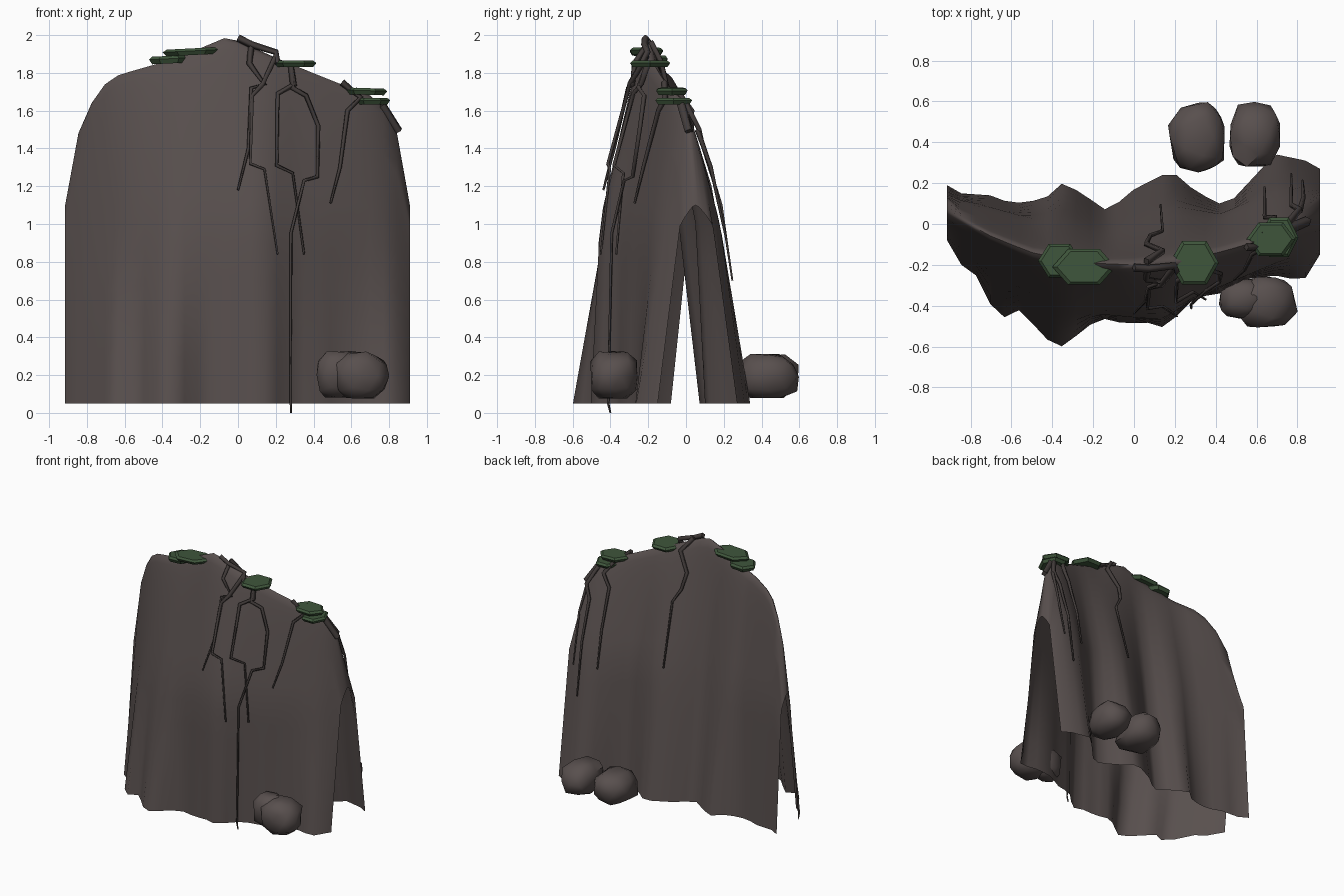
import bpy, bmesh, math, random
from mathutils import Vector

if "Cube" in bpy.data.objects:
    bpy.data.objects.remove(bpy.data.objects["Cube"])

random.seed(4)


def mat(name, col):
    m = bpy.data.materials.new(name)
    m.diffuse_color = (*col, 1)
    m.use_nodes = True
    m.node_tree.nodes["Principled BSDF"].inputs["Base Color"].default_value = m.diffuse_color
    return m


ROCK = mat("grey brown rock", (0.098, 0.079, 0.076))
ROOT = mat("dark root", (0.055, 0.045, 0.043))
MOSS = mat("moss green", (0.049, 0.092, 0.044))


def make(name, bm, material, angle=None):
    bmesh.ops.recalc_face_normals(bm, faces=bm.faces)
    me = bpy.data.meshes.new(name)
    bm.to_mesh(me)
    bm.free()
    ob = bpy.data.objects.new(name, me)
    bpy.context.collection.objects.link(ob)
    me.materials.append(material)
    if angle:
        bpy.ops.object.select_all(action='DESELECT')
        ob.select_set(True)
        bpy.context.view_layer.objects.active = ob
        bpy.ops.object.shade_smooth_by_angle(angle=math.radians(angle))
    return ob


def interp(pts, x):
    if x <= pts[0][0]:
        return pts[0][1]
    for (a, va), (b, vb) in zip(pts, pts[1:]):
        if x <= b:
            return va + (vb - va) * (x - a) / (b - a)
    return pts[-1][1]


# Control curves along x: crest height, crest depth, mid height depth, foot depth
HEIGHT = [(-.915, 1.1), (-.845, 1.48), (-.775, 1.64), (-.704, 1.74), (-.63, 1.79), (-.42, 1.85),
          (-.2, 1.93), (-.07, 1.985), (0, 1.97), (.2, 1.88), (.42, 1.79), (.57, 1.73), (.7, 1.68),
          (.78, 1.61), (.845, 1.48), (.91, 1.1)]
CREST = [(-.915, .06), (-.7, -.06), (-.5, -.14), (-.25, -.19), (0, -.2), (.2, -.19), (.45, -.13),
         (.65, -.07), (.8, 0), (.91, .05)]
MID = {-1: [(-.915, .02), (-.84, -.07), (-.75, -.16), (-.6, -.29), (-.35, -.43), (-.1, -.445),
            (.06, -.46), (.15, -.455), (.3, -.36), (.6, -.23), (.8, -.14), (.91, -.03)],
       1: [(-.915, .13), (-.7, .08), (-.5, .03), (-.35, .05), (-.14, -.04), (.07, .06), (.2, .1),
           (.42, .05), (.55, .1), (.7, .18), (.84, .18), (.91, .14)]}
FOOT = {-1: [(-.915, -.08), (-.845, -.2), (-.775, -.25), (-.7, -.4), (-.63, -.46), (-.56, -.42),
             (-.42, -.57), (-.35, -.6), (-.21, -.49), (-.13, -.46), (-.05, -.49), (.06, -.48),
             (.13, -.51), (.2, -.46), (.3, -.36), (.42, -.34), (.55, -.27), (.68, -.25),
             (.83, -.28), (.91, -.15)],
        1: [(-.915, .19), (-.845, .15), (-.7, .14), (-.6, .1), (-.44, .12), (-.35, .2), (-.27, .16),
            (-.14, .07), (-.07, .11), (0, .17), (.14, .24), (.21, .24), (.3, .16), (.42, .1),
            (.5, .13), (.6, .25), (.7, .34), (.84, .31), (.91, .27)]}
BASE = 0.05


def surf_y(x, z, side):
    h, c = interp(HEIGHT, x), interp(CREST, x)
    m, f = interp(MID[side], x), interp(FOOT[side], x)
    if z >= 1:
        u = min(1, max(0, (h - z) / (h - 1)))
        return c + (m - c) * (.75 * u + .25 * u ** .3)
    v = (1 - z) / (1 - BASE)
    return m + (f - m) * v


# Draped rock sheet: front foot, over the rounded crest, to the back foot, open at the ends
bm = bmesh.new()
COLS, ROWS = 26, 14
grid = []
for i in range(COLS + 1):
    x = -.915 + 1.825 * i / COLS
    h = interp(HEIGHT, x)
    col = []
    for j in range(-ROWS, ROWS + 1):
        z = h - (h - BASE) * (abs(j) / ROWS) ** 1.8
        col.append(bm.verts.new((x, surf_y(x, z, -1 if j < 0 else 1), z)))
    grid.append(col)
for a, b in zip(grid, grid[1:]):
    for j in range(2 * ROWS):
        bm.faces.new((a[j], b[j], b[j + 1], a[j + 1]))
make("rock_wall", bm, ROCK, 70)


# Boulders at the foot: lumpy blocks with flat undersides
def boulder(name, c, r):
    bm = bmesh.new()
    bmesh.ops.create_icosphere(bm, subdivisions=2, radius=1)
    for v in bm.verts:
        p = v.co.copy()
        k = sum(abs(q) ** 3 for q in p) ** (-1 / 3) * random.uniform(.9, 1.07)
        p *= k
        p.z = max(p.z, -.92)
        v.co = Vector(c) + Vector((p.x * r[0], p.y * r[1], p.z * r[2]))
    make(name, bm, ROCK, 50)


boulder("boulder_front_left", (.53, -.36, .2), (.115, .1, .13))
boulder("boulder_front_right", (.65, -.385, .195), (.145, .13, .13))
boulder("boulder_back_left", (.315, .425, .19), (.14, .17, .122))
boulder("boulder_back_right", (.59, .435, .19), (.12, .16, .122))


# Moss pads on the crest: flat six-sided lenses
def moss(name, c, r, tilt=0):
    bm = bmesh.new()
    for z, s in ((-.8, .85), (.2, 1), (.8, .85)):
        for k in range(6):
            a = k * math.pi / 3
            bm.verts.new((c[0] + r[0] * s * math.cos(a), c[1] + r[1] * 1.12 * s * math.sin(a),
                          c[2] + r[2] * z + tilt * r[0] * s * math.cos(a)))
    bm.verts.ensure_lookup_table()
    v = bm.verts
    for o in (0, 6):
        for k in range(6):
            n = (k + 1) % 6
            bm.faces.new((v[o + k], v[o + n], v[o + 6 + n], v[o + 6 + k]))
    bm.faces.new(v[:6])
    bm.faces.new(v[12:18])
    make(name, bm, MOSS)


moss("moss_1", (-.365, -.18, 1.87), (.105, .085, .025), .05)
moss("moss_2", (-.245, -.21, 1.912), (.155, .09, .022), .05)
moss("moss_3", (.295, -.19, 1.848), (.12, .11, .022))
moss("moss_4", (.67, -.075, 1.702), (.12, .085, .022), -.03)
moss("moss_5", (.71, -.065, 1.65), (.095, .1, .022))


# Roots: crooked tapering branches that follow the rock; points are (x, z)
def root(name, pts, side, r0, r1, lift=.014):
    cu = bpy.data.curves.new(name, 'CURVE')
    cu.dimensions = '3D'
    cu.bevel_depth = 1
    cu.bevel_resolution = 0
    cu.use_fill_caps = True
    sp = cu.splines.new('POLY')
    sp.points.add(len(pts) - 1)
    for i, (x, z) in enumerate(pts):
        sp.points[i].co = (x, surf_y(x, max(z, BASE), side) + side * lift * (1 + .6 * (i % 2)), z, 1)
        sp.points[i].radius = r0 + (r1 - r0) * i / (len(pts) - 1)
    ob = bpy.data.objects.new(name, cu)
    bpy.context.collection.objects.link(ob)
    cu.materials.append(ROOT)


# Front roots
root("root_crown_1", [(0, 1.985), (.07, 1.95), (.2, 1.91), (.21, 1.85)], -1, .02, .016)
root("root_front_1", [(.07, 1.94), (.06, 1.85), (.14, 1.74), (.07, 1.72), (.055, 1.4), (0, 1.18)], -1, .018, .006)
root("root_front_2", [(.2, 1.89), (.13, 1.74), (.075, 1.68), (.065, 1.32), (.14, 1.29), (.21, .84)], -1, .018, .006, .018)
root("root_front_3", [(.28, 1.84), (.3, 1.74), (.21, 1.69), (.205, 1.31), (.29, 1.27), (.35, .84)], -1, .017, .006, .018)
root("root_front_4", [(.28, 1.84), (.29, 1.72), (.36, 1.68), (.425, 1.52), (.42, 1.25), (.35, 1.23),
                      (.28, .95), (.28, .05), (.28, 0)], -1, .016, .005, .02)
root("root_front_5", [(.55, 1.75), (.65, 1.67), (.58, 1.6), (.54, 1.3), (.49, 1.11)], -1, .019, .006)
root("root_crown_2", [(.76, 1.63), (.85, 1.49)], -1, .026, .024, .005)

# Back roots
root("root_back_1", [(.06, 1.96), (.14, 1.86), (.06, 1.72), (.08, 1.6), (.14, 1.5), (.13, 1.03)], 1, .019, .006)
root("root_back_2", [(.62, 1.71), (.69, 1.6), (.64, 1.5), (.64, 1.2), (.64, .92)], 1, .019, .006, .02)
root("root_back_3", [(.74, 1.65), (.81, 1.5), (.77, 1.4), (.77, 1.1), (.77, .7)], 1, .019, .006, .02)
root("root_back_4", [(.81, 1.5), (.83, 1.3), (.825, .92)], 1, .015, .006, .022)
